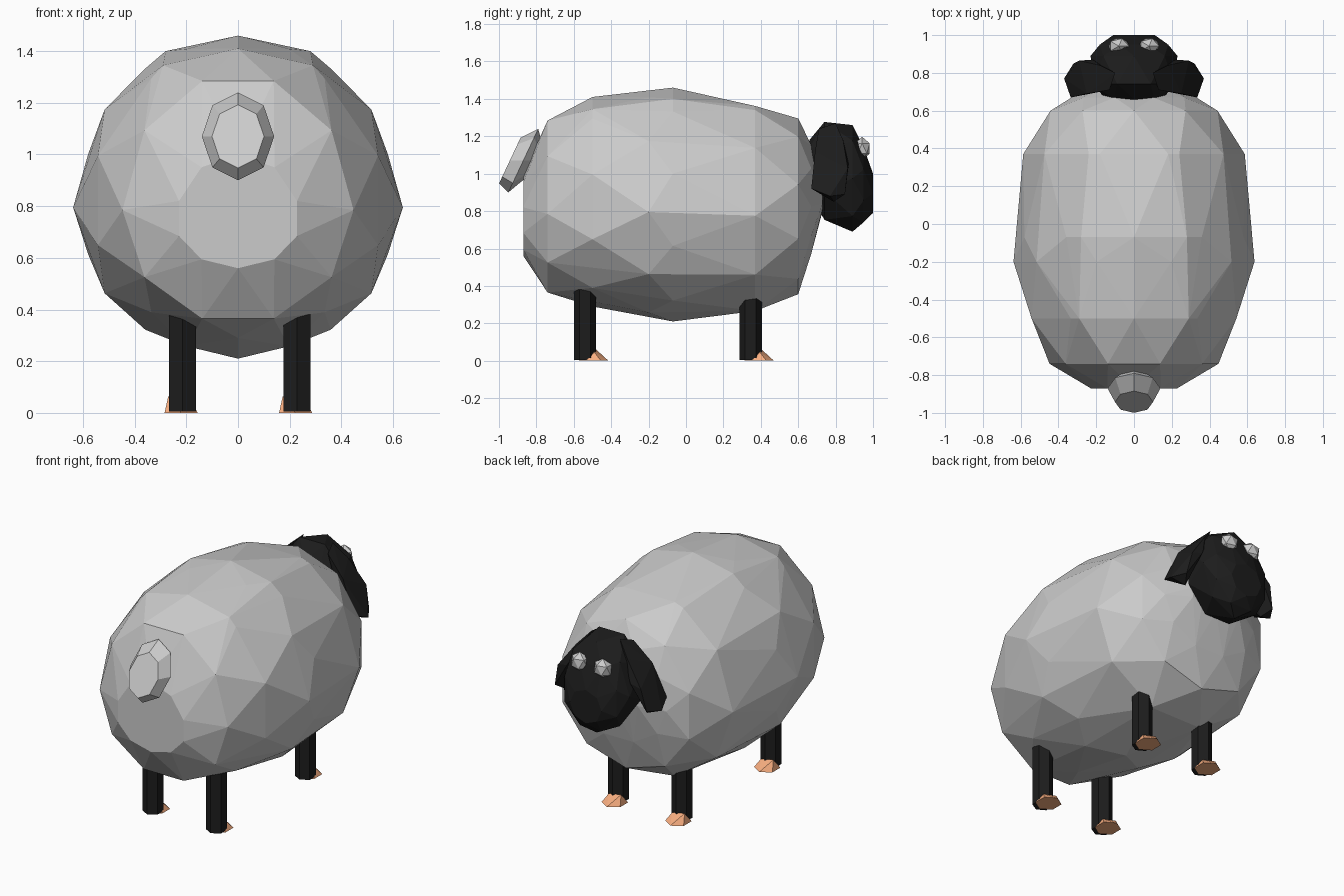
import bpy, bmesh
from math import sin, cos, pi
from mathutils import Vector

if "Cube" in bpy.data.objects:
    bpy.data.objects.remove(bpy.data.objects["Cube"])


def material(name, rgb):
    m = bpy.data.materials.new(name)
    m.diffuse_color = (*rgb, 1)
    m.use_nodes = True
    m.node_tree.nodes["Principled BSDF"].inputs["Base Color"].default_value = m.diffuse_color
    return m


BLACK = material("black_face", (0.012, 0.012, 0.012))
HOOF = material("hoof_tan", (0.95, 0.43, 0.22))


def hull(name, points, mat=None):
    """Faceted solid wrapped around a set of points."""
    bm = bmesh.new()
    for p in points:
        bm.verts.new(p)
    bmesh.ops.convex_hull(bm, input=bm.verts[:])
    loose = [v for v in bm.verts if not v.link_faces]
    bmesh.ops.delete(bm, geom=loose, context='VERTS')
    bmesh.ops.recalc_face_normals(bm, faces=bm.faces[:])
    mesh = bpy.data.meshes.new(name)
    bm.to_mesh(mesh)
    bm.free()
    ob = bpy.data.objects.new(name, mesh)
    bpy.context.collection.objects.link(ob)
    if mat:
        mesh.materials.append(mat)
    return ob


def rings(stations, sides, sag=0.0):
    """Staggered elliptical rings along y: (y, half width, z low, z high, scale)."""
    pts = []
    for i, (y, w, lo, hi, s) in enumerate(stations):
        mid = (lo + hi) / 2 - sag
        for k in range(sides):
            a = pi / 2 + (k + 0.5 * (i % 2)) * 2 * pi / sides
            h = (hi - mid) if sin(a) > 0 else (mid - lo)
            pts.append((w * s * cos(a), y, mid + h * s * sin(a)))
    return pts


# Woolly body, with fuller shoulders along the back
shoulders = [(sx * x, y, z) for sx in (-1, 1) for x, y, z in (
    (0.28, -0.07, 1.40), (0.29, -0.50, 1.345), (0.24, 0.37, 1.34))]
hull("body", shoulders + rings([
    (-0.87, 0.24, 0.56, 1.00, 1.00),
    (-0.74, 0.43, 0.36, 1.29, 1.04),
    (-0.50, 0.57, 0.29, 1.41, 1.00),
    (-0.20, 0.638, 0.23, 1.44, 1.00),
    (-0.07, 0.61, 0.21, 1.46, 1.00),
    (0.37, 0.575, 0.25, 1.38, 1.02),
    (0.60, 0.46, 0.36, 1.29, 1.01),
    (0.67, 0.33, 0.56, 1.17, 1.00),
    (0.73, 0.18, 0.80, 1.00, 1.00)], 10, 0.04))

# Head
hull("head", rings([
    (0.66, 0.15, 0.90, 1.18, 1.0),
    (0.74, 0.225, 0.74, 1.29, 1.03),
    (0.89, 0.23, 0.69, 1.26, 1.0),
    (0.95, 0.19, 0.73, 1.15, 1.03),
    (1.00, 0.11, 0.79, 1.00, 1.0)], 8), BLACK)

# Drooping ears and eyes
ear = [(0.10, 0.80, 1.27), (0.13, 0.71, 1.24), (0.18, 0.84, 1.18),
       (0.22, 0.87, 1.05), (0.29, 0.865, 1.03), (0.25, 0.69, 1.12),
       (0.335, 0.67, 0.92), (0.37, 0.77, 0.88), (0.32, 0.85, 0.89),
       (0.23, 0.69, 0.98), (0.28, 0.79, 0.85)]
for side, sx in (("left", -1), ("right", 1)):
    hull(side + "_ear", [(sx * x, y, z) for x, y, z in ear], BLACK)
    bpy.ops.mesh.primitive_ico_sphere_add(
        subdivisions=1, radius=1, location=(sx * 0.08, 0.942, 1.135))
    eye = bpy.context.object
    eye.name = side + "_eye"
    eye.scale = (0.06, 0.047, 0.062)

# Tail: a tilted flattened tuft
tail = []
for scale, shift in ((1.0, 0.0), (0.72, -0.072), (0.6, 0.05)):
    for k in range(8):
        a = k * pi / 4
        dz = 0.17 * scale * sin(a)
        tail.append((0.14 * scale * cos(a), -0.87 + 0.47 * dz + shift, 1.07 + dz))
hull("tail", tail)

# Legs and hooves
for end, y in (("back", -0.54), ("front", 0.345)):
    for side, x in (("left", -0.215), ("right", 0.228)):
        at = Vector((x, y, 0))
        hexa = [(sin(k * pi / 3), cos(k * pi / 3)) for k in range(6)]
        hull(f"{end}_{side}_leg",
             [at + Vector((0.06 * u, 0.06 * v, z)) for u, v in hexa for z in (0.005, 0.38)],
             BLACK)
        hoof = [at + Vector((-0.005 + 0.074 * u, 0.045 + 0.08 * v, 0)) for u, v in hexa]
        hoof += [at + Vector(p) for p in ((-0.055, 0.055, 0.064), (0.035, 0.05, 0.045))]
        hull(f"{end}_{side}_hoof", hoof, HOOF)
